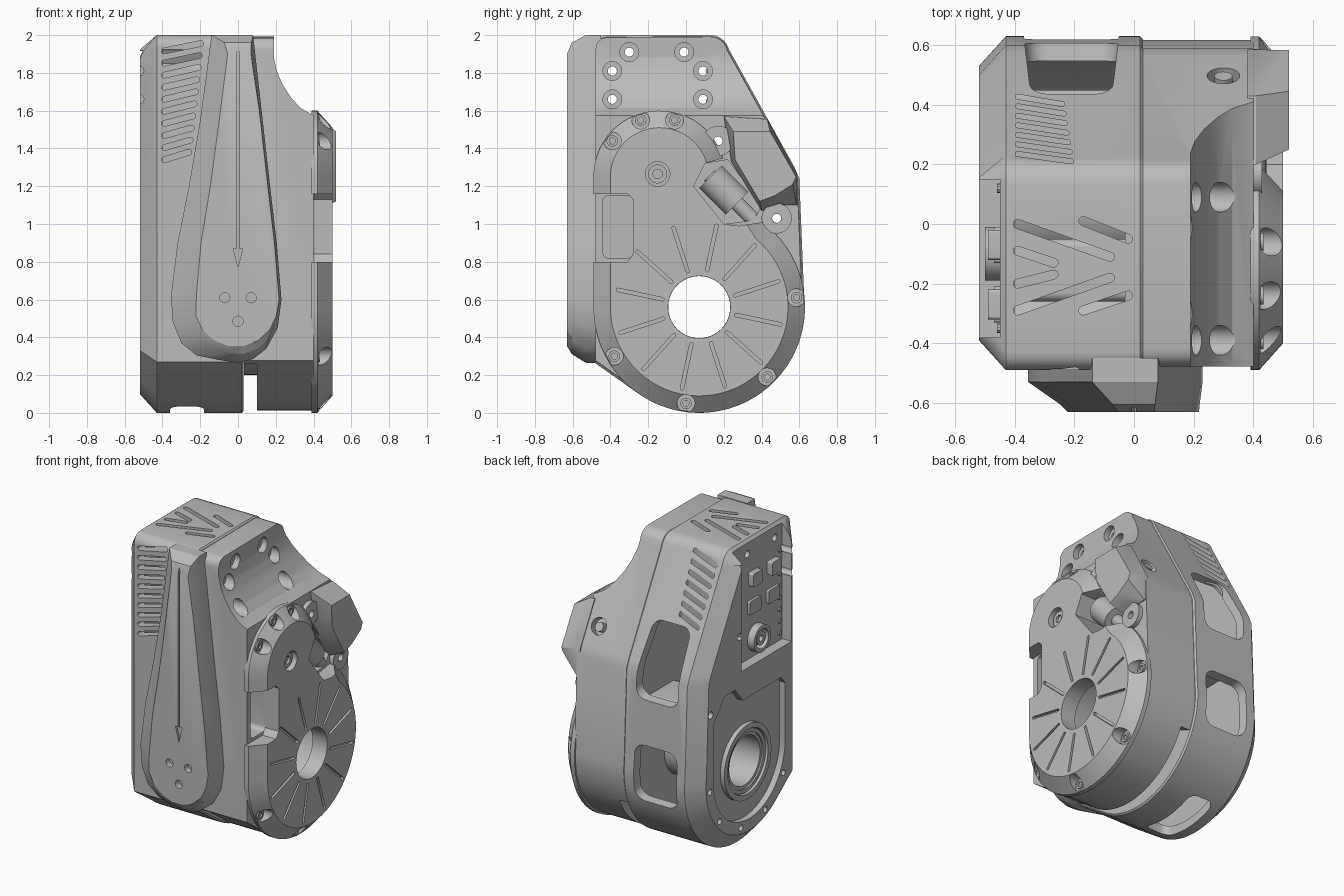
import bpy, bmesh, math
from mathutils import Matrix, Vector

if "Cube" in bpy.data.objects:
    bpy.data.objects.remove(bpy.data.objects["Cube"])

grey = bpy.data.materials.new("plain grey")
grey.use_nodes = True
grey.diffuse_color = (0.5, 0.5, 0.5, 1)
grey.node_tree.nodes["Principled BSDF"].inputs["Base Color"].default_value = (0.5, 0.5, 0.5, 1)

HUB = (0.07, 0.56)


# ---------- helpers ----------
def place(axis, t, p):
    u, v = p
    return {"x": (t, u, v), "y": (u, t, v), "z": (u, v, t)}[axis]


def loft(bm, axis, *sections):
    """Skin (position, points) sections along an axis, with end caps."""
    rings = [[bm.verts.new(place(axis, t, p)) for p in pts] for t, pts in sections]
    faces = [bm.faces.new(rings[0]), bm.faces.new(rings[-1])]
    for a, b in zip(rings, rings[1:]):
        n = len(a)
        faces += [bm.faces.new((a[i], a[(i + 1) % n], b[(i + 1) % n], b[i])) for i in range(n)]
    bmesh.ops.recalc_face_normals(bm, faces=faces)
    return bm


def prism(bm, axis, lo, hi, pts):
    return loft(bm, axis, (lo, pts), (hi, pts))


def arc(c, r, a0, a1, n):
    angles = [math.radians(a0 + (a1 - a0) * i / n) for i in range(n + 1)]
    return [(c[0] + r * math.cos(a), c[1] + r * math.sin(a)) for a in angles]


def circle(c, r, n=32):
    return arc(c, r, 0, 360, n)[:-1]


def rrect(u0, u1, v0, v1, r):
    return (arc((u1 - r, v1 - r), r, 0, 90, 6) + arc((u0 + r, v1 - r), r, 90, 180, 6)
            + arc((u0 + r, v0 + r), r, 180, 270, 6) + arc((u1 - r, v0 + r), r, 270, 360, 6))


def capsule(a, b, w):
    """Round-ended slot outline from a to b."""
    ang = math.degrees(math.atan2(b[1] - a[1], b[0] - a[0]))
    return arc(b, w / 2, ang - 90, ang + 90, 6) + arc(a, w / 2, ang + 90, ang + 270, 6)


def tilted_cylinder(bm, centre, angle, r, length):
    turn = Matrix.Translation(Vector(centre)) @ Matrix.Rotation(math.radians(angle), 4, "X")
    bmesh.ops.create_cone(bm, cap_ends=True, segments=24, radius1=r, radius2=r, depth=length, matrix=turn)
    return bm


def ring(bm, c, r_out, r_in, lo, hi):
    n = 40
    loops = [[bm.verts.new(place("x", x, p)) for p in circle(c, r, n)]
             for x, r in ((lo, r_out), (hi, r_out), (hi, r_in), (lo, r_in))]
    faces = []
    for k in range(4):
        a, b = loops[k], loops[(k + 1) % 4]
        faces += [bm.faces.new((a[i], a[(i + 1) % n], b[(i + 1) % n], b[i])) for i in range(n)]
    bmesh.ops.recalc_face_normals(bm, faces=faces)


def make(name, bm):
    mesh = bpy.data.meshes.new(name)
    bm.to_mesh(mesh)
    bm.free()
    mesh.materials.append(grey)
    obj = bpy.data.objects.new(name, mesh)
    bpy.context.collection.objects.link(obj)
    return obj


def boolean(obj, bm, op="DIFFERENCE"):
    cutter = make("cutter", bm)
    cutter.hide_render = True
    mod = obj.modifiers.new("cut", "BOOLEAN")
    mod.object, mod.operation, mod.solver = cutter, op, "EXACT"
    bpy.context.view_layer.update()
    dg = bpy.context.evaluated_depsgraph_get()
    mesh = bpy.data.meshes.new_from_object(obj.evaluated_get(dg))
    obj.modifiers.clear()
    obj.data = mesh
    bpy.data.objects.remove(cutter)


def cut_prism(obj, *args):
    boolean(obj, prism(bmesh.new(), *args))


def outline(d):
    """Housing side outline, inset by d."""
    return (arc(HUB, 0.56 - d, -125, 8, 28) + [(0.6 - d, 1.24), (0.575 - d, 1.3), (0.23 - d, 1.92)]
            + arc((0.13, 1.9), 0.1 - d * 0.7, 30, 90, 4)
            + arc((-0.43 + d, 1.94 - d), 0.06, 90, 180, 4) + [(-0.49 + d, 0.27 + d * 0.6)])


def cover_outline(d):
    return arc(HUB, 0.56 - d, 180, 410, 44) + arc((-0.14, 1.25), 0.35 - d, 15, 180, 26)


# ---------- left housing: hollow shell with chamfered outer side ----------
shell = make("left_housing", loft(bmesh.new(), "x", (-0.52, outline(0.1)), (-0.43, outline(0)),
                                  (0.02, outline(0)), (0.03, outline(0.01))))
cut_prism(shell, "x", -0.4, -0.03, outline(0.06))
cut_prism(shell, "x", -0.6, 0.1, circle(HUB, 0.165, 40))

# windows through the rim, flared outwards
for z0, z1 in ((1.08, 1.57), (0.4, 0.77)):
    boolean(shell, loft(bmesh.new(), "y", (0.3, rrect(-0.33, -0.09, z0 + 0.04, z1 - 0.04, 0.05)),
                        (0.72, rrect(-0.38, -0.04, z0 - 0.02, z1 + 0.02, 0.08))))
cut_prism(shell, "z", -0.1, 0.2, rrect(-0.36, -0.18, -0.12, 0.33, 0.05))

# vent slots on the top, rear slope and front
bm = bmesh.new()
for a, b in (((-0.39, 0), (-0.08, -0.11)), ((-0.17, 0.01), (-0.02, -0.05)),
             ((-0.39, -0.09), (-0.27, -0.13)), ((-0.39, -0.2), (-0.27, -0.17)),
             ((-0.39, -0.29), (-0.08, -0.18)), ((-0.17, -0.29), (-0.02, -0.24))):
    prism(bm, "z", 1.88, 2.1, capsule(a, b, 0.03))
for i in range(7):
    y = 0.22 + i * 0.032
    prism(bm, "z", 1.4, 1.99 - i * 0.01, capsule((-0.39, y + 0.015), (-0.21 - i * 0.005, y - 0.01), 0.016))
boolean(shell, bm)
bm = bmesh.new()
for i in range(10):
    z = 1.34 + i * 0.064
    prism(bm, "y", -0.6, -0.41, capsule((-0.39, z), (-0.26 + i * 0.007, z + 0.04), 0.03))
boolean(shell, bm)

# recesses in the outer side; the upper one runs out through the top chamfer
cut_prism(shell, "x", -0.6, -0.45, [(-0.38, 1.2), (0.15, 1.2), (0.15, 2.1), (-0.38, 2.1)])
cut_prism(shell, "x", -0.6, -0.48, arc(HUB, 0.38, 180, 360, 28)
          + [(0.45, 0.95), (0.33, 1.1), (0.22, 1.1), (0.14, 1.0), (-0.27, 1.0), (-0.31, 0.95)])
bm = bmesh.new()
for a in range(-150, 40, 36):
    prism(bm, "x", -0.6, -0.48, circle(arc(HUB, 0.42, a, a, 1)[0], 0.02, 12))
boolean(shell, bm)

# ---------- inner blocks behind the vents ----------
bm = prism(bmesh.new(), "x", -0.4, -0.03, rrect(-0.26, -0.05, 1.15, 1.85, 0.03))
prism(bm, "x", -0.4, -0.03, rrect(0.15, 0.45, 0.94, 1.02, 0.03))
make("inner_blocks", bm)

# ---------- circuit board details ----------
bm = bmesh.new()
for y in (-0.07, -0.27):
    prism(bm, "x", -0.49, -0.44, rrect(y - 0.05, y + 0.05, 1.69, 1.78, 0.01))
    prism(bm, "x", -0.47, -0.44, rrect(y - 0.06, y + 0.06, 1.5, 1.59, 0.01))
for i in range(8):
    for y in (-0.35, 0.12):
        prism(bm, "x", -0.46, -0.44, circle((y, 1.25 + i * 0.08), 0.016, 10))
make("board_connectors", bm)
bm = bmesh.new()
ring(bm, (-0.1, 1.32), 0.09, 0.065, -0.5, -0.44)
ring(bm, (-0.1, 1.32), 0.045, 0.02, -0.49, -0.44)
make("round_port", bm)

# ---------- hub bearing and sleeve ----------
bm = bmesh.new()
ring(bm, HUB, 0.25, 0.215, -0.51, -0.47)
ring(bm, HUB, 0.21, 0.185, -0.495, -0.47)
ring(bm, HUB, 0.2, 0.164, -0.485, 0.06)
make("hub_bearing", bm)

# ---------- front fairing ----------
left_edge = [(-0.14, 2), (-0.2, 1.55), (-0.26, 1.2), (-0.32, 0.9), (-0.355, 0.62)]
right_edge = [(0.23, 0.6), (0.205, 0.9), (0.17, 1.2), (0.125, 1.6), (0.08, 2)]
base = left_edge + [(-0.345, 0.48), (-0.3, 0.37), (-0.22, 0.305), (-0.1, 0.28), (0, 0.265), (0.08, 0.285),
                    (0.15, 0.34), (0.21, 0.45)] + right_edge
nose = [(x + 0.085 + 0.05 * min(1, (2 - z) / 1.4), min(z, 1.9)) for x, z in left_edge]
nose += arc((-0.01, 0.57), 0.22, 195, 345, 7) + [(x - 0.012, min(z, 1.9)) for x, z in right_edge]
mid = [(u * 0.2 + s * 0.8, v * 0.25 + t * 0.75 + (0.035 if t > 1.85 else -0.02 if t < 0.45 else 0))
       for (u, v), (s, t) in zip(base, nose)]
fairing = make("front_fairing", loft(bmesh.new(), "y", (-0.45, base), (-0.53, base), (-0.605, mid), (-0.63, nose)))
bm = bmesh.new()
prism(bm, "y", -0.7, -0.615, [(-0.006, 1.96), (-0.006, 0.87), (-0.025, 0.87), (0, 0.77),
                              (0.025, 0.87), (0.006, 0.87), (0.006, 1.96)])
for c in ((-0.07, 0.61), (0.07, 0.61), (0, 0.485)):
    prism(bm, "y", -0.7, -0.59, circle(c, 0.027, 16))
boolean(fairing, bm)

# ---------- right housing with flared shoulder ----------
body = make("right_housing", prism(bmesh.new(), "x", 0.031, 0.6, outline(0.012)))
flare = [(0, -0.1), (0, 2.1), (0.19, 2.1), (0.19, 1.88), (0.205, 1.81), (0.235, 1.74),
         (0.28, 1.67), (0.33, 1.615), (0.4, 1.575), (0.4, -0.1)]
boolean(body, prism(bmesh.new(), "y", -1, 1, flare), "INTERSECT")
# open slot around the underside, bore and hollow behind the cover
cut_prism(body, "x", 0.0, 0.1, arc(HUB, 0.36, -150, -25, 24) + arc(HUB, 0.9, -25, -150, 24))
cut_prism(body, "x", -0.1, 0.7, circle(HUB, 0.165, 40))
cut_prism(body, "x", 0.14, 0.7, circle(HUB, 0.3, 40))

# mounting holes with counterbores, and a screw seat in the rear slope
mounts = [(-0.3, 1.91), (-0.01, 1.91), (0.09, 1.81), (0.09, 1.66), (-0.39, 1.81), (-0.39, 1.66)]
bm = bmesh.new()
for c in mounts:
    prism(bm, "x", 0.15, 0.5, circle(c, 0.05, 24))
boolean(body, bm)
boolean(body, tilted_cylinder(bmesh.new(), (0.3, 0.5, 1.42), -61, 0.055, 0.1))
make("slope_screw", tilted_cylinder(bmesh.new(), (0.3, 0.47, 1.4), -61, 0.03, 0.06))
for part in (body, shell):
    bm = bmesh.new()
    for c in mounts + [(0.17, 1.44), (0.48, 1.03)]:
        prism(bm, "x", -0.7, 0.7, circle(c, 0.024, 16))
    boolean(part, bm)

# ---------- hub cover with bevelled rim ----------
cover = make("hub_cover", loft(bmesh.new(), "x", (0.39, cover_outline(0)), (0.42, cover_outline(0)),
                               (0.5, cover_outline(0.09))))
cut_prism(cover, "x", 0.3, 0.7, circle(HUB, 0.165, 40))
cut_prism(cover, "x", 0.3, 0.7, [(-0.6, 0.8), (-0.31, 0.8), (-0.28, 0.84), (-0.28, 1.13), (-0.31, 1.16), (-0.6, 1.16)])
cut_prism(body, "x", 0.25, 0.7, rrect(-0.44, -0.28, 0.82, 1.15, 0.03))
gap = [(0.04, 1.2), (0.2, 1.0), (0.28, 0.99), (0.47, 1.02), (0.3, 1.38), (0.1, 1.32)]
cut_prism(cover, "x", 0.28, 0.7, gap)
cut_prism(body, "x", 0.28, 0.7, [(0.04, 1.2), (0.2, 1.0), (0.36, 1.02), (0.4, 1.1), (0.22, 1.34), (0.1, 1.32)])

# radial grooves, screw seats and pivot seat
bm = bmesh.new()
for i in range(12):
    a = 18 + 30 * i
    ends = [arc(HUB, r, a, a, 1)[0] for r in (0.2, 0.44)]
    prism(bm, "x", 0.48, 0.6, capsule(*ends, 0.018))
boolean(cover, bm)
seats = [(-0.39, 1.44), (-0.24, 1.55), (-0.06, 1.55), (0.585, 0.61), (0.43, 0.19), (0, 0.05), (-0.38, 0.3)]
bm = bmesh.new()
for c in seats:
    prism(bm, "x", 0.425, 0.6, circle(c, 0.047, 24))
prism(bm, "x", 0.46, 0.6, circle((-0.15, 1.265), 0.065, 24))
boolean(cover, bm)
bm = bmesh.new()
for c in seats:
    ring(bm, c, 0.03, 0.016, 0.42, 0.435)
ring(bm, (-0.15, 1.265), 0.05, 0.025, 0.45, 0.475)
ring(bm, (0.17, 1.44), 0.08, 0.024, 0.38, 0.43)
ring(bm, (0.48, 1.03), 0.08, 0.024, 0.38, 0.43)
make("screws", bm)

# ---------- side bracket, sloping on top and tucked in below ----------
foot = [(0.2, 1.57), (0.43, 1.555), (0.585, 1.27), (0.587, 1.1), (0.5, 1.1), (0.4, 1.07), (0.24, 1.33)]
tip = [(0.25, 1.49), (0.445, 1.49), (0.583, 1.25), (0.565, 1.21), (0.47, 1.15), (0.39, 1.12), (0.26, 1.34)]
make("side_bracket", loft(bmesh.new(), "x", (0.38, foot), (0.41, foot), (0.52, tip)))

# ---------- small motor lying in the gap ----------
bm = bmesh.new()
for r, length, shift in ((0.085, 0.2, 0), (0.04, 0.36, 0.05)):
    tilted_cylinder(bm, (0.36, 0.2 + shift, 1.18 - shift), 45, r, length)
make("motor", bm)

# ---------- shading ----------
for obj in list(bpy.context.scene.objects):
    if obj.type == "MESH" and obj.data.materials and obj.data.materials[0] == grey:
        bpy.ops.object.select_all(action="DESELECT")
        obj.select_set(True)
        bpy.context.view_layer.objects.active = obj
        bpy.ops.object.shade_smooth_by_angle(angle=math.radians(28))
